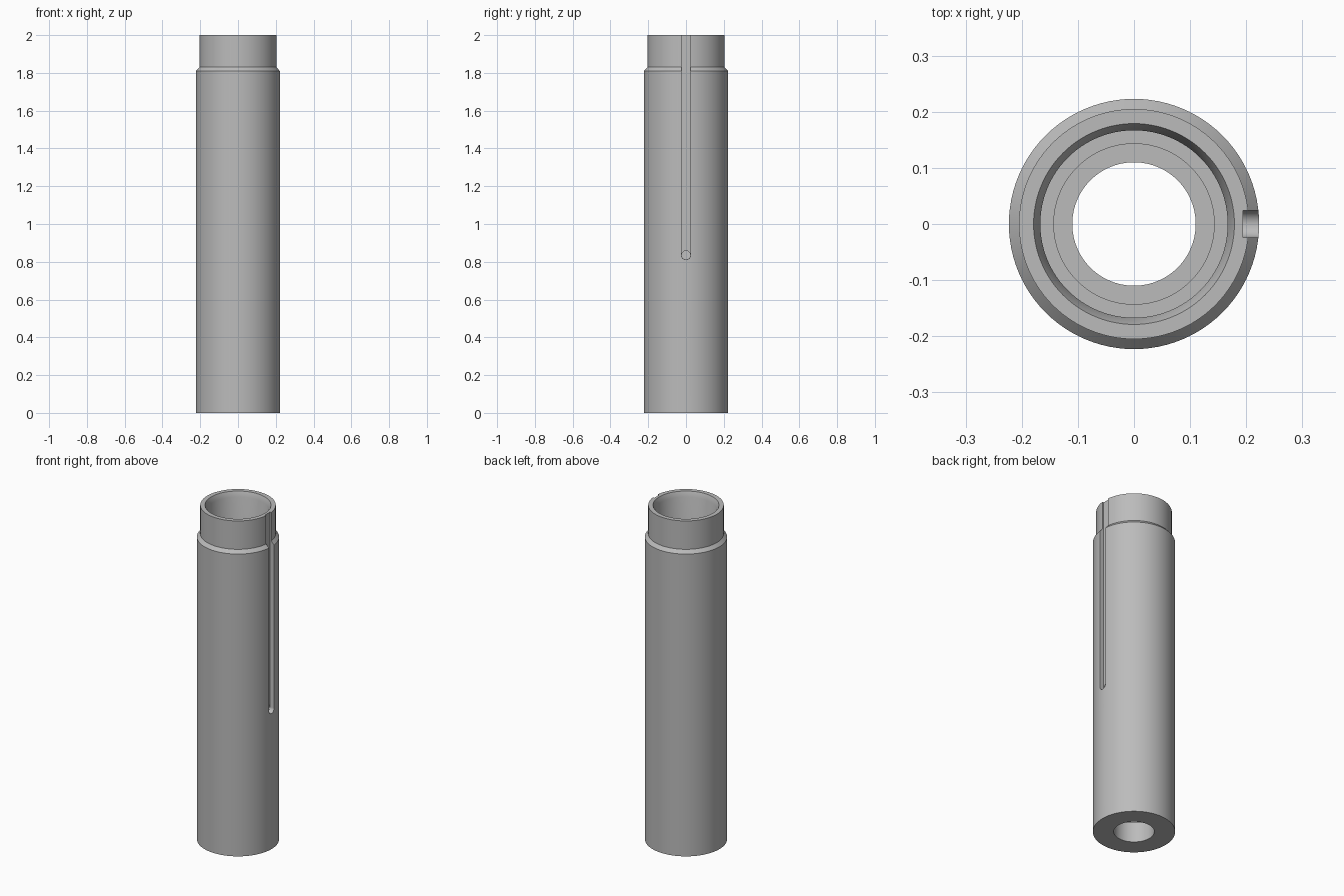
import bpy, bmesh, math
from mathutils import Matrix

if "Cube" in bpy.data.objects:
    bpy.data.objects.remove(bpy.data.objects["Cube"], do_unlink=True)

SEGMENTS = 96
SLOT_HALF = 0.024
SLOT_FLOOR = 0.194
SLOT_END = 0.835

metal = bpy.data.materials.new("grey metal")
metal.use_nodes = True
GREY = (0.5, 0.5, 0.5, 1)
metal.diffuse_color = GREY
metal.node_tree.nodes["Principled BSDF"].inputs["Base Color"].default_value = GREY


def make_object(name, bm):
    bmesh.ops.recalc_face_normals(bm, faces=bm.faces)
    mesh = bpy.data.meshes.new(name)
    bm.to_mesh(mesh)
    bm.free()
    mesh.materials.append(metal)
    obj = bpy.data.objects.new(name, mesh)
    bpy.context.collection.objects.link(obj)
    return obj


def lathe(name, profile):
    """Spin a closed (radius, height) profile about z."""
    bm = bmesh.new()
    rings = []
    for r, z in profile:
        rings.append([bm.verts.new((r * math.cos(a), r * math.sin(a), z))
                      for a in (math.tau * i / SEGMENTS for i in range(SEGMENTS))])
    for lower, upper in zip(rings, rings[1:] + rings[:1]):
        for i in range(SEGMENTS):
            j = (i + 1) % SEGMENTS
            bm.faces.new((lower[i], lower[j], upper[j], upper[i]))
    return make_object(name, bm)


def slot_cutter():
    """Long keyway with a rounded lower end, open at the top."""
    bm = bmesh.new()
    arc = [math.pi + math.pi * i / 12 for i in range(13)]
    outline = [(SLOT_HALF * math.cos(a), SLOT_END + SLOT_HALF * math.sin(a)) for a in arc]
    outline += [(SLOT_HALF, 2.1), (-SLOT_HALF, 2.1)]
    face = bm.faces.new([bm.verts.new((SLOT_FLOOR, y, z)) for y, z in outline])
    new = bmesh.ops.extrude_face_region(bm, geom=[face])["geom"]
    verts = [v for v in new if isinstance(v, bmesh.types.BMVert)]
    bmesh.ops.translate(bm, verts=verts, vec=(0.1, 0, 0))
    return make_object("slot_cutter", bm)


def hole_cutter():
    """Radial hole through the wall at the foot of the slot."""
    bm = bmesh.new()
    place = Matrix.Translation((0.2, 0, SLOT_END)) @ Matrix.Rotation(math.pi / 2, 4, "Y")
    bmesh.ops.create_cone(bm, cap_ends=True, segments=24, radius1=SLOT_HALF - 0.001,
                          radius2=SLOT_HALF - 0.001, depth=0.12, matrix=place)
    return make_object("hole_cutter", bm)


# Hollow tube: outer wall, shoulder, neck, lead-in chamfer and stepped bore
tube = lathe("tube", [
    (0.11, 0), (0.223, 0), (0.223, 1.81), (0.205, 1.83), (0.205, 2),
    (0.179, 2), (0.167, 1.97), (0.167, 0.2), (0.143, 0.2), (0.143, 0.12), (0.11, 0.12),
])

# Cut the slot and its hole
for cutter in (slot_cutter(), hole_cutter()):
    cutter.hide_render = True
    cutter.hide_set(True)
    cut = tube.modifiers.new(cutter.name, "BOOLEAN")
    cut.operation = "DIFFERENCE"
    cut.solver = "EXACT"
    cut.object = cutter

bpy.context.view_layer.objects.active = tube
tube.select_set(True)
for name in [m.name for m in tube.modifiers]:
    bpy.ops.object.modifier_apply(modifier=name)
for name in ("slot_cutter", "hole_cutter"):
    bpy.data.objects.remove(bpy.data.objects[name], do_unlink=True)
bpy.ops.object.shade_smooth_by_angle(angle=math.radians(25))
